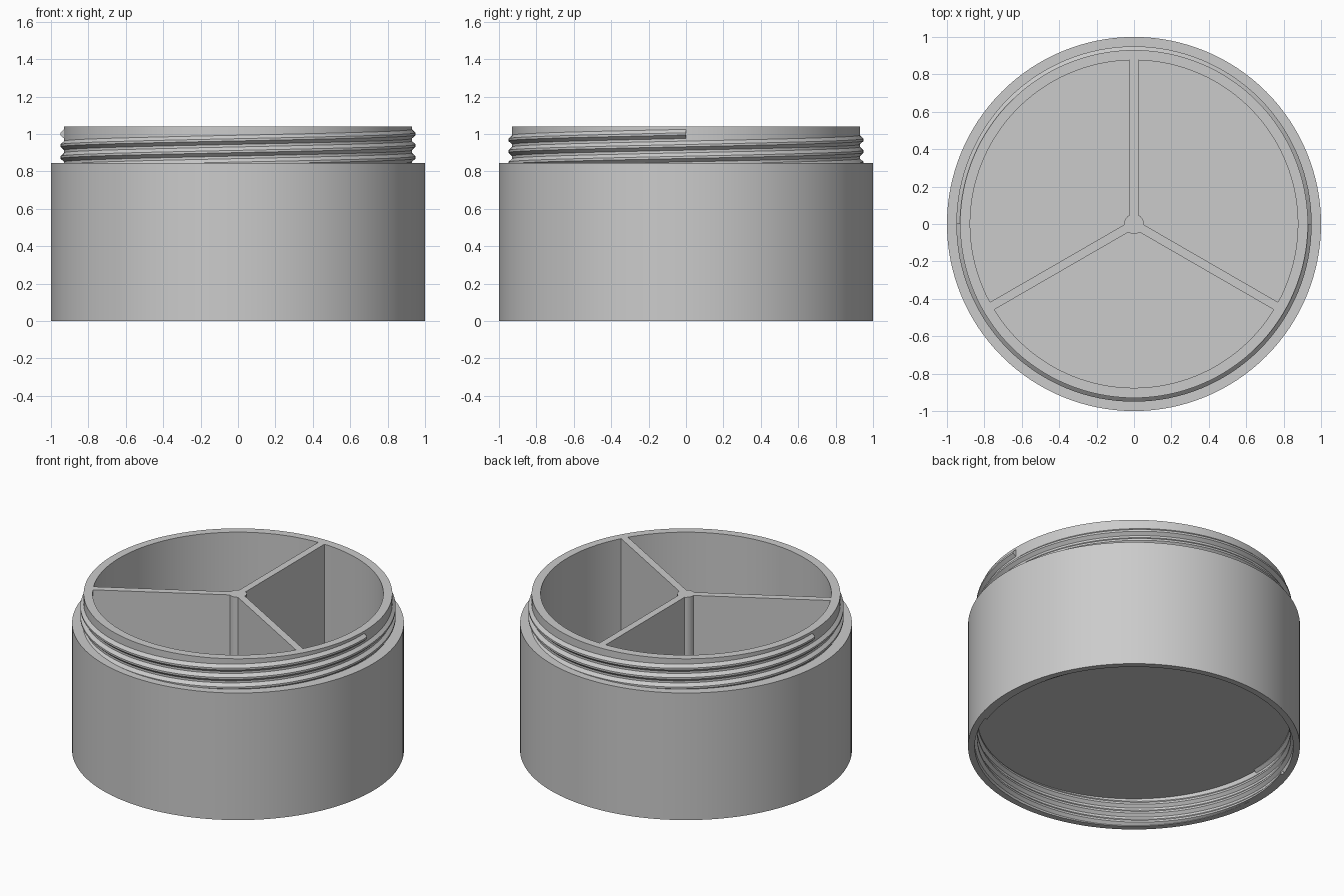
import bpy, bmesh
from math import sin, cos, asin, pi, tau

if "Cube" in bpy.data.objects:
    bpy.data.objects.remove(bpy.data.objects["Cube"])

SEG = 128


def finish(name, bm):
    bmesh.ops.remove_doubles(bm, verts=bm.verts, dist=1e-5)
    bmesh.ops.recalc_face_normals(bm, faces=bm.faces)
    me = bpy.data.meshes.new(name)
    bm.to_mesh(me)
    bm.free()
    ob = bpy.data.objects.new(name, me)
    bpy.context.collection.objects.link(ob)
    return ob


def smooth(ob):
    bpy.ops.object.select_all(action='DESELECT')
    ob.select_set(True)
    bpy.context.view_layer.objects.active = ob
    bpy.ops.object.shade_smooth_by_angle(angle=0.35)


def lathe(name, profile):
    # first and last profile points sit on the axis and become disc centres
    bm = bmesh.new()
    rings = [[bm.verts.new((r * cos(tau * i / SEG), r * sin(tau * i / SEG), z))
              for i in range(SEG)] for r, z in profile]
    for a, b in zip(rings, rings[1:]):
        for i in range(SEG):
            j = (i + 1) % SEG
            bm.faces.new((a[i], a[j], b[j], b[i]))
    bm.faces.new(rings[0])
    bm.faces.new(rings[-1])
    return finish(name, bm)


def thread(name, r_root, r_tip, z_end, z_start, lead, z_min):
    # two-start helical ridge, trapezoid section, kept above z_min
    bm = bmesh.new()
    turns = (z_end - z_start) / lead
    n = int(turns * SEG)
    section = [(r_root, -0.029), (r_tip, -0.006), (r_tip, 0.006), (r_root, 0.029)]
    for start in (0, pi):
        prev = None
        for i in range(n + 1):
            t = i * tau / SEG
            z = z_end - lead * t / tau
            ring = [bm.verts.new((r * cos(start - t), r * sin(start - t),
                                  max(z_min, z + dz))) for r, dz in section]
            if prev:
                for k in range(4):
                    m = (k + 1) % 4
                    bm.faces.new((prev[k], prev[m], ring[m], ring[k]))
            else:
                bm.faces.new(ring)
            prev = ring
        bm.faces.new(prev)
    return finish(name, bm)


# Jar: solid outer wall, stepped neck, and a socket underneath
jar = lathe("jar_body", [(0.93, 1.04), (0.93, 0.845), (1.0, 0.845), (1.0, 0),
                         (0.96, 0), (0.96, 0.19)])

# Three compartments, leaving dividers and a centre post
R, POST, HALF, FLOOR = 0.876, 0.053, 0.023, 0.23
bm = bmesh.new()
for s in range(3):
    base = pi / 2 + s * tau / 3
    outline = []
    for r, steps, flip in ((R, 42, False), (POST, 8, True)):
        a = asin(HALF / r)
        angles = [base + a + (tau / 3 - 2 * a) * i / steps for i in range(steps + 1)]
        if flip:
            angles.reverse()
        outline += [(r * cos(t), r * sin(t)) for t in angles]
    low = [bm.verts.new((x, y, FLOOR)) for x, y in outline]
    top = [bm.verts.new((x, y, 1.2)) for x, y in outline]
    bm.faces.new(low)
    bm.faces.new(top)
    for i in range(len(low)):
        j = (i + 1) % len(low)
        bm.faces.new((low[i], low[j], top[j], top[i]))
cutter = finish("compartment_cutter", bm)
cutter.hide_render = True
mod = jar.modifiers.new("compartments", 'BOOLEAN')
mod.operation = 'DIFFERENCE'
mod.solver = 'EXACT'
mod.object = cutter
bpy.context.view_layer.objects.active = jar
bpy.ops.object.modifier_apply(modifier=mod.name)
bpy.data.objects.remove(cutter)
smooth(jar)

# Screw threads on the neck and inside the bottom socket
smooth(thread("neck_thread", 0.925, 0.95, 1.0, 0.815, 0.125, 0.8))
smooth(thread("socket_thread", 0.965, 0.943, 0.195, 0.0, 0.125, 0.0))
